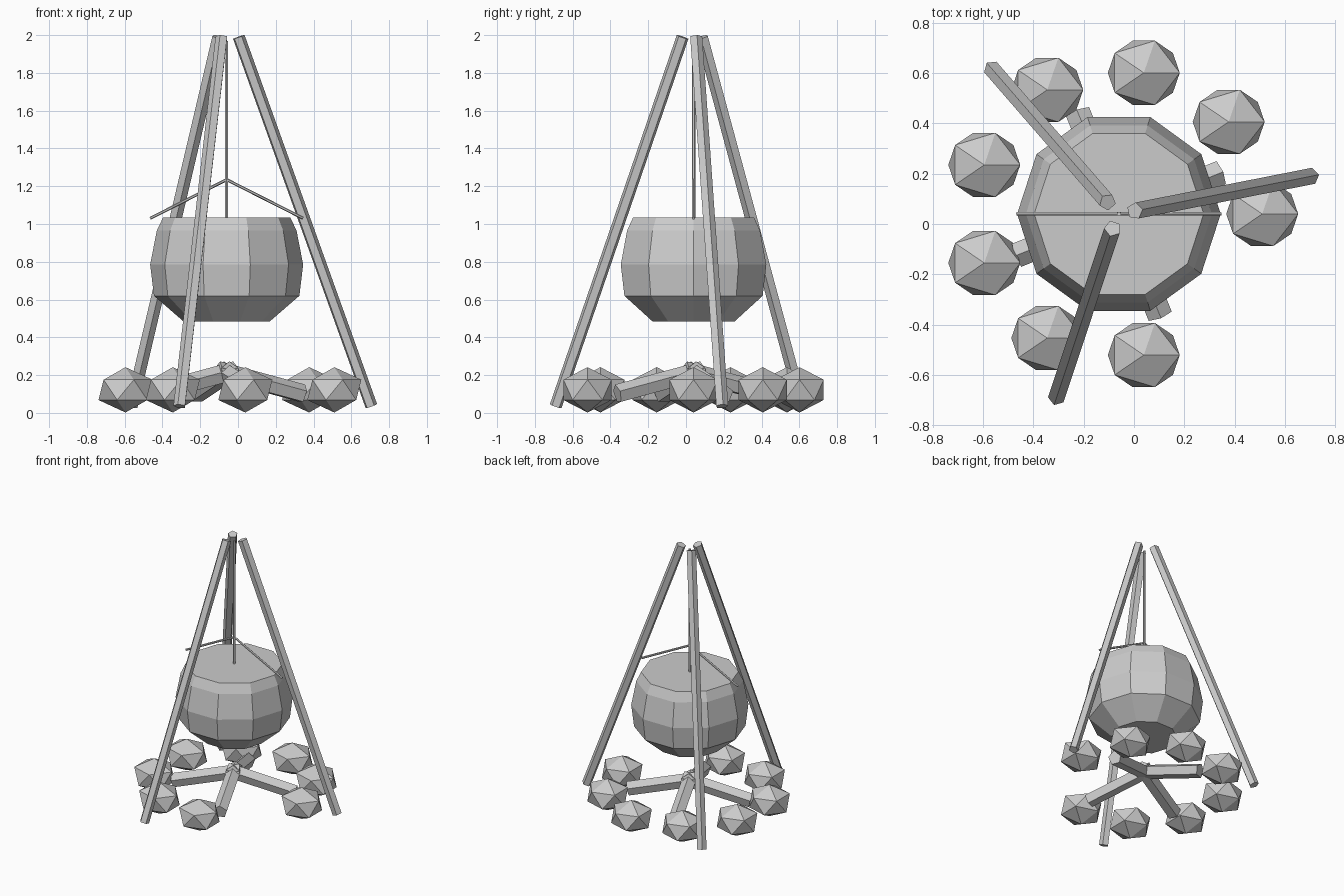
import bpy, bmesh, math
from mathutils import Vector, Matrix

if "Cube" in bpy.data.objects:
    bpy.data.objects.remove(bpy.data.objects["Cube"])

CX, CY = -0.06, 0.04          # shared centre of pot, fire and stone ring

grey = bpy.data.materials.new("plain grey")
grey.diffuse_color = (0.6, 0.6, 0.6, 1)
grey.use_nodes = True
grey.node_tree.nodes["Principled BSDF"].inputs["Base Color"].default_value = grey.diffuse_color


def finish(name, bm):
    bmesh.ops.recalc_face_normals(bm, faces=bm.faces)
    mesh = bpy.data.meshes.new(name)
    bm.to_mesh(mesh)
    bm.free()
    mesh.materials.append(grey)
    obj = bpy.data.objects.new(name, mesh)
    bpy.context.collection.objects.link(obj)
    return obj


def rod(name, start, end, radius, sides):
    """Straight prism between two points."""
    a, b = Vector(start), Vector(end)
    axis = b - a
    turn = axis.to_track_quat('Z', 'Y').to_matrix().to_4x4()
    bm = bmesh.new()
    bmesh.ops.create_cone(bm, cap_ends=True, segments=sides, radius1=radius,
                          radius2=radius, depth=axis.length,
                          matrix=Matrix.Translation((a + b) / 2) @ turn)
    return finish(name, bm)


def polar(radius, degrees, z):
    t = math.radians(degrees)
    return (CX + radius * math.cos(t), CY + radius * math.sin(t), z)


# Tripod poles
poles = {
    "right": ((0.003, 0.052, 1.99), (0.705, 0.19, 0.035)),
    "back": ((-0.105, 0.087, 1.99), (-0.565, 0.617, 0.035)),
    "front": ((-0.085, -0.018, 1.99), (-0.308, -0.69, 0.035)),
}
for side, (top, foot) in poles.items():
    rod(f"tripod_pole_{side}", foot, top, 0.034, 5)

# Faceted closed pot
bm = bmesh.new()
profile = [(0.227, 0.483), (0.385, 0.62), (0.405, 0.785), (0.37, 0.965), (0.337, 1.034)]
rings = [[bm.verts.new(polar(r, 36 * i, z)) for i in range(10)] for r, z in profile]
for low, high in zip(rings, rings[1:]):
    for i in range(10):
        j = (i + 1) % 10
        bm.faces.new((low[i], low[j], high[j], high[i]))
bm.faces.new(rings[0])
bm.faces.new(rings[-1])
finish("pot", bm)

# Hanging rod and the two sloping handle wires
rod("hanging_rod", (CX, CY, 1.035), (CX, CY, 1.97), 0.009, 6)
for side, s in (("left", -1), ("right", 1)):
    rod(f"pot_handle_{side}", (CX, CY, 1.235), (CX + s * 0.405, CY, 1.03), 0.008, 6)

# Four leaning firewood logs meeting in the middle
for i in range(4):
    angle = 22 + 90 * i
    rod(f"log_{i + 1}", polar(-0.05, angle, 0.222), polar(0.435, angle, 0.1), 0.052, 5)

# Ring of stones with one gap at the front right
for i in range(8):
    bm = bmesh.new()
    bmesh.ops.create_icosphere(bm, subdivisions=1, radius=1)
    place = Matrix.Translation(polar(0.57, 40 * i, 0.122))
    bmesh.ops.transform(bm, matrix=place @ Matrix.Diagonal((0.16, 0.15, 0.12, 1)),
                        verts=bm.verts)
    finish(f"stone_{i + 1}", bm)
